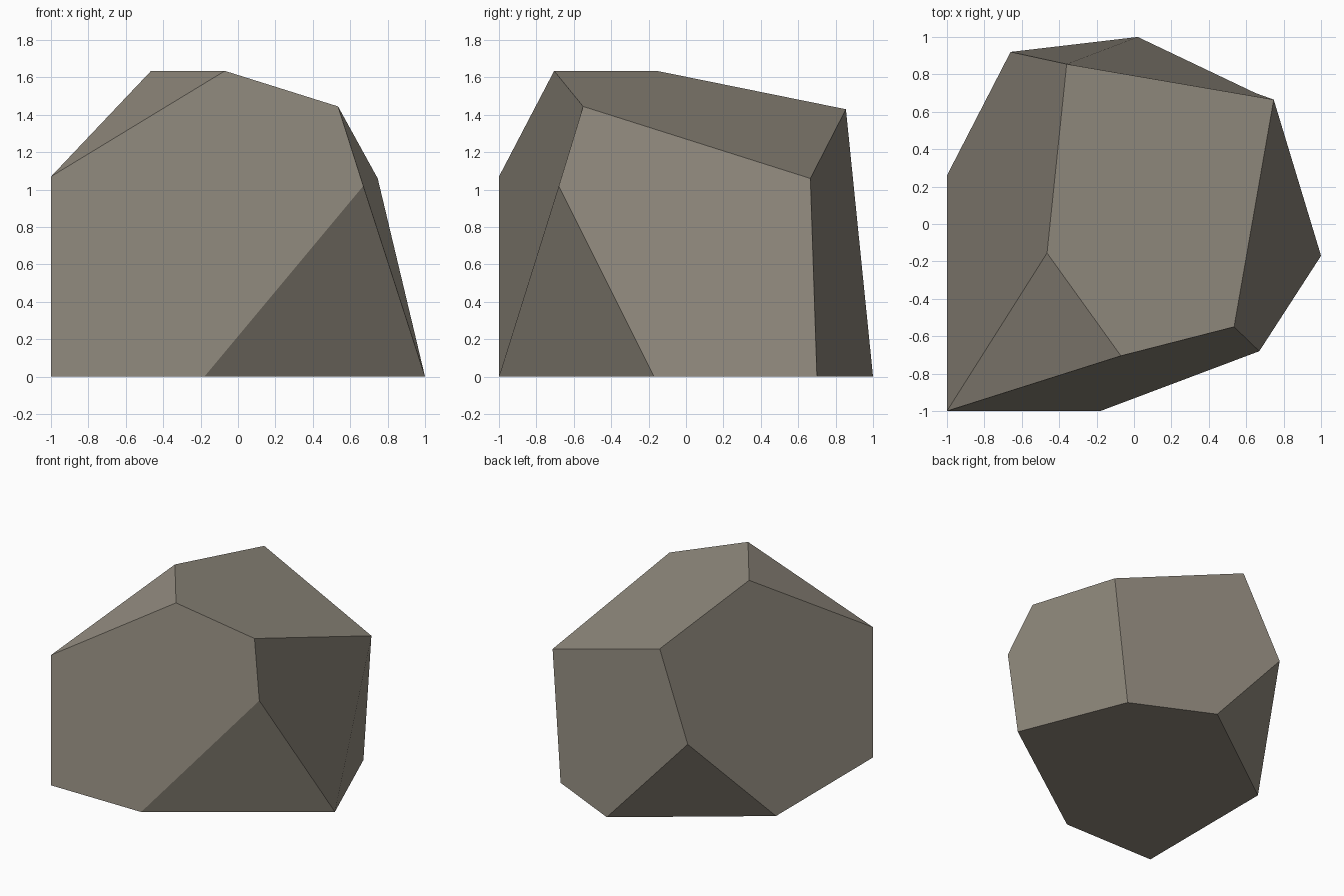
import bpy
import bmesh

if "Cube" in bpy.data.objects:
    bpy.data.objects.remove(bpy.data.objects["Cube"])

# Corner points of the faceted rock
corners = {
    # ground outline
    "front_left": (-1.0, -1.0, 0.0),
    "front": (-0.18, -1.0, 0.0),
    "right": (1.0, -0.17, 0.0),
    "back_right": (0.65, 0.70, 0.0),
    "back": (0.02, 1.0, 0.0),
    "left": (-1.0, 0.26, 0.0),
    # middle corners
    "mid_front_left": (-1.0, -1.0, 1.07),
    "mid_right": (0.67, -0.68, 1.02),
    "mid_back": (-0.66, 0.92, 0.75),
    # crown corners
    "top_front": (-0.07, -0.705, 1.635),
    "top_left": (-0.465, -0.155, 1.635),
    "top_right": (0.535, -0.55, 1.445),
    "top_back_right": (0.747, 0.665, 1.06),
    "top_back": (-0.36, 0.855, 1.43),
}

# Flat facets, one line per cut of the stone (second corner anchors the fan)
facets = [
    "left back back_right right front front_left",
    "front_left front mid_right top_right top_front mid_front_left",
    "front_left mid_front_left top_left top_back mid_back left",
    "mid_front_left top_front top_left",
    "top_front top_right top_back_right top_back top_left",
    "mid_back top_back top_back_right back_right back",
    "mid_back back left",
    "back_right top_back_right top_right mid_right right",
    "mid_right front right",
]

# Stone colour
stone = bpy.data.materials.new("warm grey stone")
stone.diffuse_color = (0.275, 0.247, 0.202, 1.0)
stone.use_nodes = True
stone.node_tree.nodes["Principled BSDF"].inputs["Base Color"].default_value = stone.diffuse_color

# Rock body
bm = bmesh.new()
verts = {name: bm.verts.new(co) for name, co in corners.items()}
for facet in facets:
    bm.faces.new([verts[name] for name in facet.split()])
bmesh.ops.recalc_face_normals(bm, faces=bm.faces[:])

mesh = bpy.data.meshes.new("rock")
bm.to_mesh(mesh)
bm.free()
mesh.materials.append(stone)
rock = bpy.data.objects.new("rock", mesh)
bpy.context.collection.objects.link(rock)
